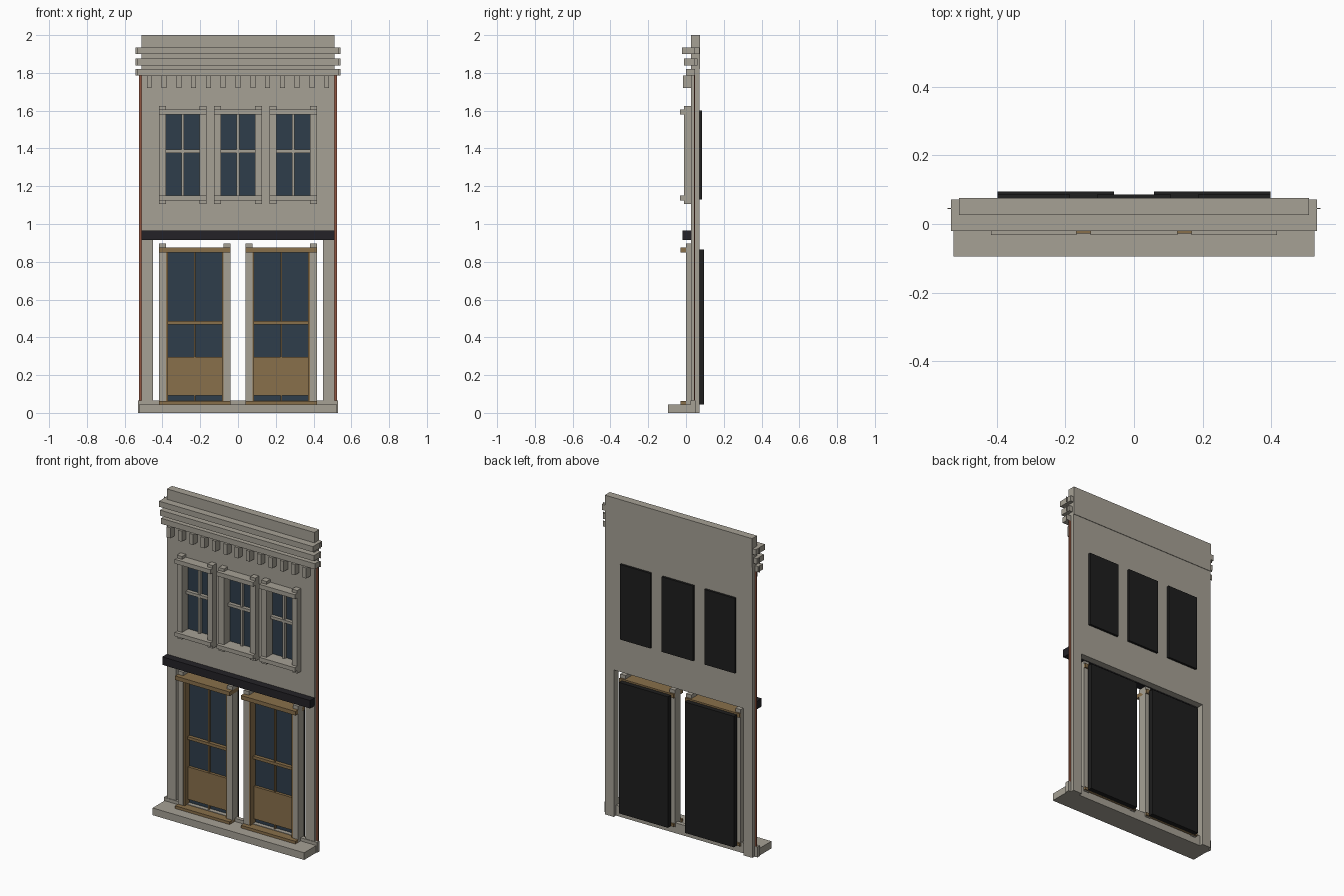
import bpy
import bmesh

if "Cube" in bpy.data.objects:
    bpy.data.objects.remove(bpy.data.objects["Cube"], do_unlink=True)


def material(name, rgb):
    mat = bpy.data.materials.new(name)
    mat.use_nodes = True
    color = (*rgb, 1)
    mat.diffuse_color = color
    mat.node_tree.nodes["Principled BSDF"].inputs["Base Color"].default_value = color
    return mat


STONE = material("warm grey stone", (0.38, 0.355, 0.3))
WOOD = material("brown wood", (0.25, 0.16, 0.07))
GLASS = material("dark blue glass", (0.028, 0.048, 0.07))
BLACK = material("black backing", (0.013, 0.013, 0.013))
BEAM = material("charcoal beam", (0.017, 0.016, 0.02))
BRICK = material("red brick", (0.28, 0.09, 0.05))


def finish(name, bm, mat):
    bmesh.ops.recalc_face_normals(bm, faces=bm.faces)
    mesh = bpy.data.meshes.new(name)
    bm.to_mesh(mesh)
    bm.free()
    mesh.materials.append(mat)
    obj = bpy.data.objects.new(name, mesh)
    bpy.context.collection.objects.link(obj)
    return obj


def box(name, x, y, z, mat):
    """Box from (min, max) pairs."""
    bm = bmesh.new()
    bmesh.ops.create_cube(bm, size=1)
    for v in bm.verts:
        v.co = [pair[0] if c < 0 else pair[1] for c, pair in zip(v.co, (x, y, z))]
    return finish(name, bm, mat)


def bar(name, half, y, z, mat):
    return box(name, (-half, half), y, z, mat)


# Wall with window openings and two piers, cut from one grid
windows = {"right": (-0.38, -0.205), "middle": (-0.09, 0.09), "left": (0.205, 0.38)}
xs = [-0.51, -0.45, -0.38, -0.205, -0.09, 0.09, 0.205, 0.38, 0.45, 0.51]
zs = [0, 0.92, 1.15, 1.58, 1.84]
bm = bmesh.new()
grid = [[bm.verts.new((x, 0.027, z)) for z in zs] for x in xs]
for i in range(len(xs) - 1):
    for j in range(len(zs) - 1):
        street_opening = j == 0 and 0 < i < len(xs) - 2
        window_opening = j == 2 and (xs[i], xs[i + 1]) in windows.values()
        if not (street_opening or window_opening):
            bm.faces.new((grid[i][j], grid[i + 1][j], grid[i + 1][j + 1], grid[i][j + 1]))
solid = bmesh.ops.extrude_face_region(bm, geom=bm.faces[:])
for v in solid["geom"]:
    if isinstance(v, bmesh.types.BMVert):
        v.co.y = 0.072
loose = [v for v in bm.verts if not v.link_faces]
bmesh.ops.delete(bm, geom=loose, context="VERTS")
finish("wall", bm, STONE)

# Parapet, cornice and base
bar("parapet", 0.51, (0.026, 0.075), (1.82, 2), STONE)
bands = [(1.9, 1.935, -0.02, 0.071), (1.84, 1.875, -0.01, 0.06), (1.785, 1.82, 0, 0.047)]
for n, (low, high, front, back) in enumerate(bands):
    bar(f"cornice_band_{n}", 0.533, (front, back), (low, high), STONE)
    bar(f"cornice_return_{n}", 0.543, (0.044, 0.0465), (low, high), STONE)
count = 13
for n in range(count):
    x = -0.47 + 0.94 * n / (count - 1)
    box(f"dentil_{n}", (x - 0.013, x + 0.013), (-0.015, 0.03), (1.72, 1.786), STONE)
bar("front_step", 0.525, (-0.095, 0.05), (0, 0.045), STONE)
bar("base_rail", 0.53, (0.024, 0.05), (0, 0.065), STONE)
bar("street_beam", 0.512, (-0.018, 0.03), (0.915, 0.965), BEAM)

# Brick slips on the building's edges
for side, x in (("right", (-0.523, -0.509)), ("left", (0.509, 0.523))):
    box(f"brick_edge_{side}", x, (0.043, 0.048), (0.065, 1.785), BRICK)


def jambs(name, a, b, width, y, z, mat):
    """Matching uprights just outside the opening from a to b."""
    box(f"{name}_a", (a - width, a), y, z, mat)
    box(f"{name}_b", (b, b + width), y, z, mat)


# Upper windows
for side, (a, b) in windows.items():
    name = f"{side}_window"
    mid = (a + b) / 2
    outer = (a - 0.037, b + 0.037)
    jambs(f"{name}_jamb", a, b, 0.037, (-0.01, 0.03), (1.105, 1.625), STONE)
    box(f"{name}_lintel", outer, (-0.032, 0.03), (1.58, 1.607), STONE)
    box(f"{name}_sill", outer, (-0.032, 0.03), (1.125, 1.15), STONE)
    box(f"{name}_glass", (a, b), (0.05, 0.06), (1.15, 1.58), GLASS)
    box(f"{name}_mullion", (mid - 0.007, mid + 0.007), (0.033, 0.051), (1.15, 1.58), STONE)
    box(f"{name}_rail", (a, b), (0.028, 0.051), (1.377, 1.395), STONE)
    box(f"{name}_backing", (a - 0.018, b + 0.018), (0.065, 0.086), (1.13, 1.6), BLACK)

# Street doors
for side, (a, b) in {"right": (-0.38, -0.076), "left": (0.076, 0.38)}.items():
    name = f"{side}_door"
    mid = (a + b) / 2
    outer = (a - 0.037, b + 0.037)
    jambs(f"{name}_jamb", a, b, 0.037, (0, 0.055), (0.04, 0.897), STONE)
    jambs(f"{name}_stile", a + 0.01, b - 0.01, 0.01, (0.002, 0.066), (0.05, 0.86), WOOD)
    box(f"{name}_head", outer, (-0.028, 0.066), (0.85, 0.875), WOOD)
    box(f"{name}_threshold", outer, (-0.028, 0.066), (0.045, 0.062), WOOD)
    box(f"{name}_glass", (a, b), (0.05, 0.06), (0.06, 0.85), GLASS)
    box(f"{name}_panel", (a + 0.008, b - 0.008), (0.033, 0.051), (0.092, 0.295), WOOD)
    box(f"{name}_mullion", (mid - 0.004, mid + 0.004), (0.036, 0.051), (0.06, 0.85), WOOD)
    box(f"{name}_rail", (a, b), (0.028, 0.051), (0.468, 0.486), WOOD)
    box(f"{name}_backing", (a - 0.018, b + 0.018), (0.064, 0.095), (0.045, 0.865), BLACK)
